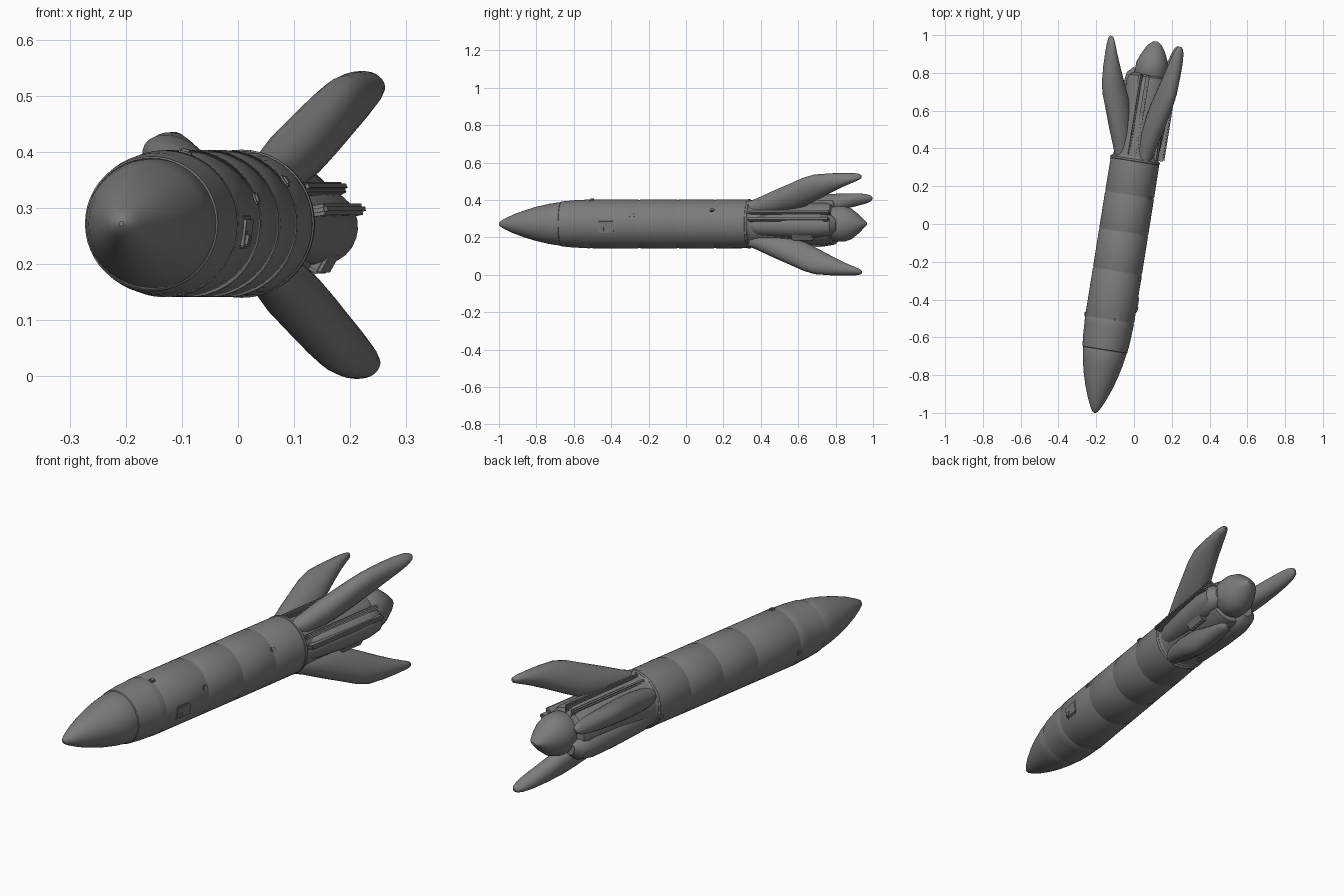
import bpy, bmesh, math
from mathutils import Matrix

if "Cube" in bpy.data.objects:
    bpy.data.objects.remove(bpy.data.objects["Cube"])

# Local frame: rocket axis is local +Y starting at the nose tip, X/Z are across it
FRAME = Matrix.Translation((-0.208, -1.0, 0.272)) @ Matrix.Rotation(-math.atan(0.16), 4, 'Z')


def finish(name, bm, angle=35):
    bmesh.ops.recalc_face_normals(bm, faces=bm.faces)
    me = bpy.data.meshes.new(name)
    bm.to_mesh(me)
    bm.free()
    ob = bpy.data.objects.new(name, me)
    bpy.context.collection.objects.link(ob)
    ob.matrix_world = FRAME
    mat = bpy.data.materials.get("gunmetal")
    if not mat:
        mat = bpy.data.materials.new("gunmetal")
        mat.diffuse_color = (0.2, 0.2, 0.2, 1)
        mat.use_nodes = True
        mat.node_tree.nodes["Principled BSDF"].inputs["Base Color"].default_value = mat.diffuse_color
    me.materials.append(mat)
    bpy.ops.object.select_all(action='DESELECT')
    ob.select_set(True)
    bpy.context.view_layer.objects.active = ob
    bpy.ops.object.shade_smooth_by_angle(angle=math.radians(angle))
    return ob


def loft(name, sections, angle_deg=0, n=48, sharp=35):
    """Elliptical sections (s, radial centre, radial half size, half thickness)."""
    bm = bmesh.new()
    ca, sa = math.cos(math.radians(angle_deg)), math.sin(math.radians(angle_deg))
    rings = []
    for s, c, h, w in sections:
        ring = []
        for i in range(n):
            t = 2 * math.pi * i / n
            r, q = c + h * math.cos(t), w * math.sin(t)
            ring.append(bm.verts.new((r * ca - q * sa, s, r * sa + q * ca)))
        rings.append(ring)
    for a, b in zip(rings, rings[1:]):
        for i in range(n):
            j = (i + 1) % n
            bm.faces.new((a[i], a[j], b[j], b[i]))
    bm.faces.new(rings[0])
    bm.faces.new(rings[-1])
    return finish(name, bm, sharp)


def lathe(name, profile):
    return loft(name, [(s, 0, r, r) for s, r in profile])


def block(name, s, r, size, angle_deg, bevel=0.006):
    """Bevelled box on the hull; size = radial, lengthwise, sideways."""
    bm = bmesh.new()
    m = (Matrix.Rotation(-math.radians(angle_deg), 4, 'Y')
         @ Matrix.Translation((r, s, 0)) @ Matrix.Diagonal((*size, 1)))
    bmesh.ops.create_cube(bm, size=1, matrix=m)
    bmesh.ops.bevel(bm, geom=bm.edges[:], offset=bevel, segments=2, affect='EDGES')
    return finish(name, bm)


# Pointed nose
lathe("nose_cone", [(0, 0.004), (0.008, 0.015), (0.03, 0.028), (0.08, 0.051), (0.14, 0.073),
                    (0.2, 0.091), (0.27, 0.107), (0.335, 0.117), (0.345, 0.114)])

# Main tube with shallow panel grooves
body = [(0.335, 0.114), (0.34, 0.120), (0.40, 0.126), (0.46, 0.129)]
for s in (0.5, 0.76, 0.97, 1.17):
    body += [(s - 0.008, 0.131), (s - 0.003, 0.129), (s + 0.003, 0.129), (s + 0.008, 0.131)]
body += [(1.34, 0.130), (1.36, 0.128), (1.375, 0.118)]
lathe("body_tube", body)

# Raised joint band
lathe("joint_band", [(1.345, 0.126), (1.35, 0.132), (1.36, 0.132), (1.365, 0.126)])

# Tail core and lumpy exhaust, taller than wide
lathe("tail_core", [(1.36, 0.120), (1.42, 0.116), (1.6, 0.114), (1.77, 0.112),
                    (1.80, 0.104), (1.815, 0.080)])
loft("exhaust", [(1.80, 0.01, 0.080, 0.085), (1.82, 0.01, 0.088, 0.095), (1.87, 0.01, 0.086, 0.095),
                 (1.91, 0.01, 0.072, 0.082), (1.95, 0.01, 0.052, 0.050), (1.975, 0.01, 0.034, 0.024),
                 (1.993, 0.01, 0.012, 0.006)])

# Swept thick fins: (s, inner radius, outer radius, half thickness)
FIN = [(1.32, 0.07, 0.120, 0.022), (1.40, 0.06, 0.150, 0.042), (1.50, 0.07, 0.200, 0.050),
       (1.60, 0.09, 0.248, 0.050), (1.67, 0.115, 0.282, 0.048), (1.73, 0.148, 0.301, 0.046),
       (1.82, 0.200, 0.308, 0.042), (1.90, 0.243, 0.309, 0.036), (1.95, 0.266, 0.308, 0.028),
       (1.975, 0.277, 0.305, 0.018), (1.985, 0.286, 0.299, 0.007)]
for name, ang, k in (("fin_upper_right", 61, 0.99), ("fin_lower_right", -63, 0.99), ("fin_upper_left", 149, 0.91)):
    loft(name, [(s, k * (a + b) / 2, k * (b - a) / 2, w) for s, a, b, w in FIN], ang, 24)

# Blunt lower left pod and right side pod along the tail
POD = [(1.35, 0.07, 0.04, 0.04), (1.42, 0.075, 0.058, 0.06), (1.6, 0.08, 0.065, 0.068),
       (1.74, 0.085, 0.064, 0.066), (1.81, 0.085, 0.052, 0.055), (1.84, 0.08, 0.025, 0.03)]
loft("pod_lower_left", POD, 222, 24)
loft("pod_right", POD, -4, 24)

# Rails and boxes on the tail
for i, (ang, r) in enumerate(((10, 0.132), (30, 0.114), (92, 0.105), (112, 0.102))):
    block(f"tail_rail_{i}", 1.59, r, (0.045, 0.44, 0.02), ang)
block("tail_box_right", 1.66, 0.112, (0.04, 0.12, 0.06), -30)
block("tail_box_under", 1.60, 0.105, (0.03, 0.30, 0.06), -100)

# Small hull fittings
block("side_hatch", 0.60, 0.124, (0.022, 0.09, 0.06), -7)
block("side_hatch_lug", 0.58, 0.132, (0.018, 0.03, 0.03), -12)
for i, (s, ang) in enumerate(((0.51, 75), (0.74, 20), (1.17, 35), (0.51, 190), (1.35, 200))):
    block(f"hull_lug_{i}", s, 0.131, (0.014, 0.026, 0.022), ang, 0.004)
